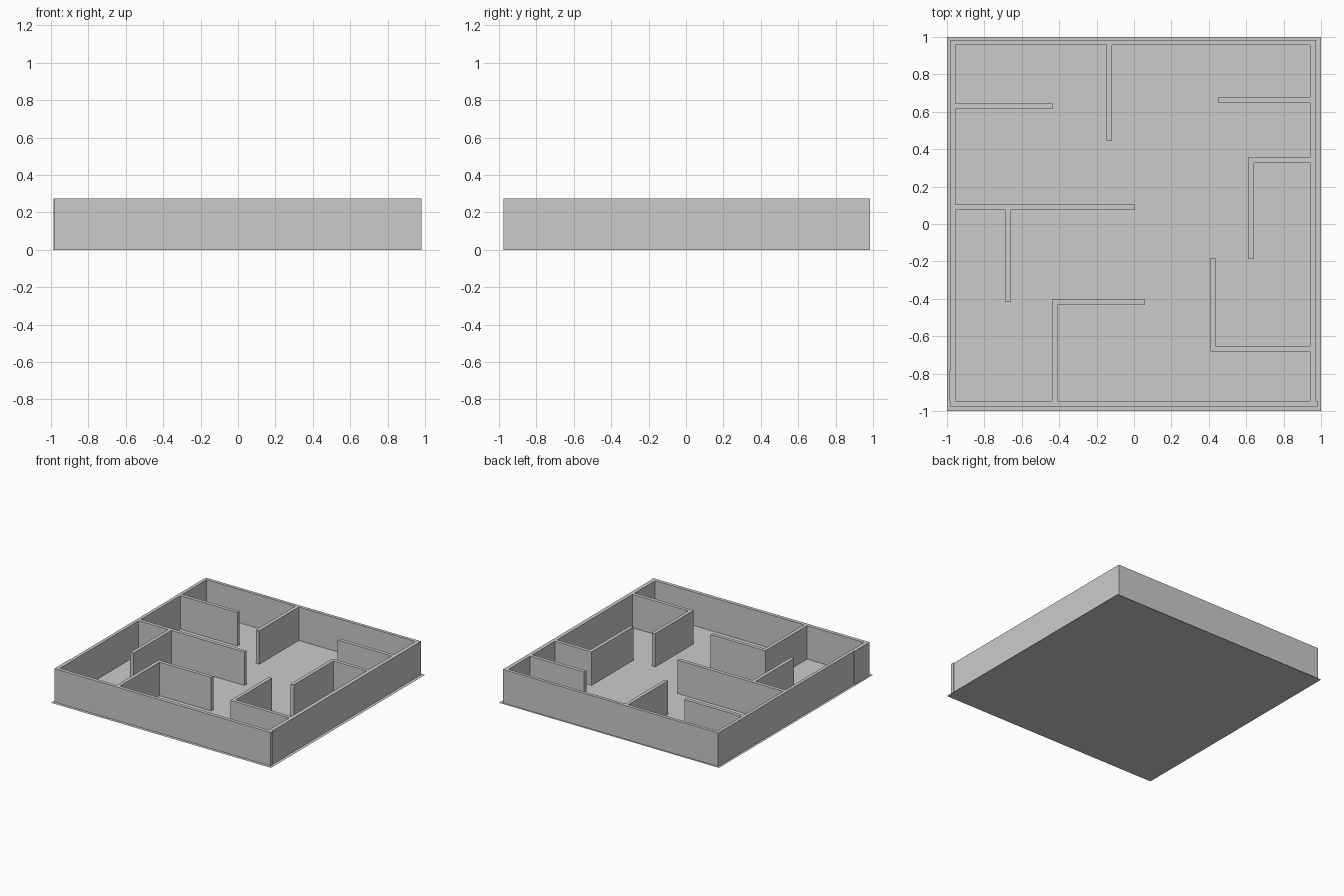
import bpy
import bmesh

cube = bpy.data.objects.get("Cube")
if cube:
    bpy.data.objects.remove(cube, do_unlink=True)

WALL_HEIGHT = 0.275
T = 0.029  # wall thickness

grey = bpy.data.materials.new("plain_grey")
grey.use_nodes = True
grey.diffuse_color = (0.6, 0.6, 0.6, 1)
grey.node_tree.nodes["Principled BSDF"].inputs["Base Color"].default_value = (0.6, 0.6, 0.6, 1)


def finish(name, bm):
    mesh = bpy.data.meshes.new(name)
    bm.to_mesh(mesh)
    bm.free()
    mesh.materials.append(grey)
    obj = bpy.data.objects.new(name, mesh)
    bpy.context.collection.objects.link(obj)
    return obj


def rectangle(bm, x0, x1, y0, y1):
    return bm.faces.new([bm.verts.new((x, y, 0)) for x, y in
                         ((x0, y0), (x1, y0), (x1, y1), (x0, y1))])


def walls(name, *footprints):
    """Raise each floor-plan rectangle to full height, open where it meets the floor."""
    bm = bmesh.new()
    for plan in footprints:
        base = rectangle(bm, *plan)
        raised = bmesh.ops.extrude_face_region(bm, geom=[base])["geom"]
        for v in raised:
            if isinstance(v, bmesh.types.BMVert):
                v.co.z = WALL_HEIGHT
        if base.is_valid:
            bmesh.ops.delete(bm, geom=[base], context='FACES_ONLY')
    bmesh.ops.recalc_face_normals(bm, faces=bm.faces)
    return finish(name, bm)


# Thin floor sheet
floor = bmesh.new()
rectangle(floor, -1, 1, -1, 1)
finish("floor", floor)

# Inner faces of the enclosure
L, R, F, B = -0.955, 0.942, -0.946, 0.958

# Outer walls
walls("front_wall", (-0.985, 0.98, F - T, F))
walls("back_wall", (-0.982, 0.974, B, 0.984))
walls("right_side_wall", (R, 0.974, F, B))
walls("left_side_wall", (-0.982, L, -0.78, B), (-0.987, L, F, -0.78))

# Straight partitions
walls("back_left_partition", (L, -0.436, 0.615, 0.615 + T))
walls("back_partition", (-0.147, -0.147 + T, 0.444, B))
walls("back_right_partition", (0.453, R, 0.648, 0.648 + T))

# T-shaped partition
walls("tee_partition", (L, 0.006, 0.075, 0.075 + T),
      (-0.688, -0.688 + T, -0.417, 0.075))

# L-shaped partitions
walls("right_corner_partition", (0.61, R, 0.326, 0.326 + T),
      (0.61, 0.61 + T, -0.188, 0.326))
walls("front_right_corner_partition", (0.408, R, -0.681, -0.681 + T),
      (0.408, 0.408 + T, -0.681 + T, -0.183))
walls("front_corner_partition", (-0.438, 0.06, -0.434, -0.434 + T),
      (-0.438, -0.438 + T, F, -0.434))
